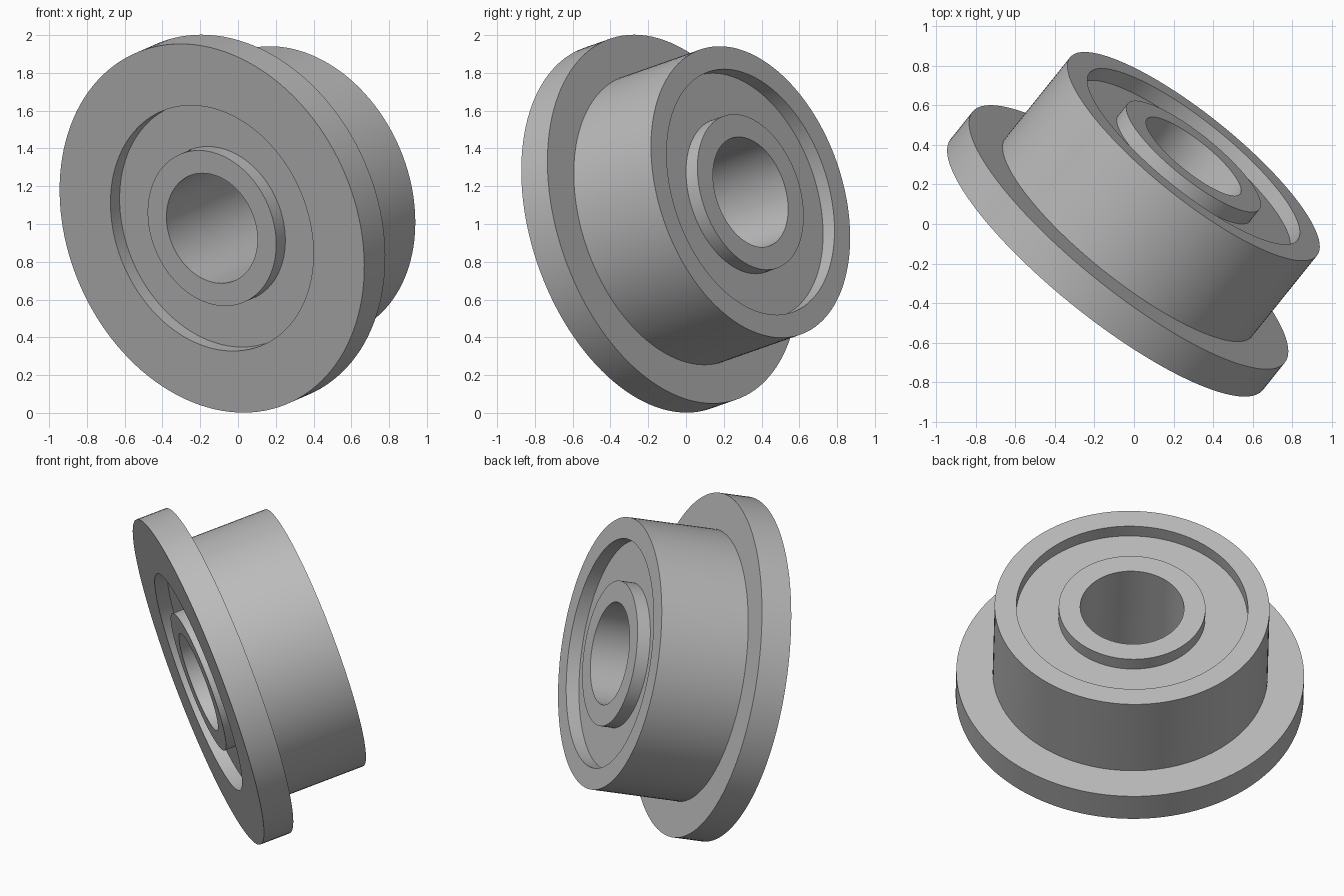
import bpy, bmesh, math
from mathutils import Vector, Matrix

cube = bpy.data.objects.get("Cube")
if cube:
    bpy.data.objects.remove(cube, do_unlink=True)

SEGMENTS = 128
WIDTH = 0.727            # length along the axle
FLANGE_T = 0.184         # flange thickness
RECESS = 0.08            # depth of the shields below the end faces
R_FLANGE, R_BODY, R_RACE, R_INNER, R_BORE = 1.012, 0.80, 0.674, 0.427, 0.302

# Tilted axle, starting at the centre of the flange face
axis = Vector((0.604, 0.752, 0.264)).normalized()
place = Matrix.Translation((-0.138, -0.205, 0.9775)) @ axis.to_track_quat('Z', 'Y').to_matrix().to_4x4()

steel = bpy.data.materials.new("grey steel")
steel.use_nodes = True
grey = (0.5, 0.5, 0.5, 1)
steel.diffuse_color = grey
bsdf = next(n for n in steel.node_tree.nodes if n.type == 'BSDF_PRINCIPLED')
bsdf.inputs["Base Color"].default_value = grey
bsdf.inputs["Roughness"].default_value = 0.6


def revolve(name, profile):
    """Turn a closed (radius, height) profile about the axle."""
    bm = bmesh.new()
    verts = [bm.verts.new((r, 0, h)) for r, h in profile]
    edges = [bm.edges.new((v, verts[(i + 1) % len(verts)])) for i, v in enumerate(verts)]
    bmesh.ops.spin(bm, geom=verts + edges, cent=(0, 0, 0), axis=(0, 0, 1),
                   angle=math.tau, steps=SEGMENTS, use_merge=True)
    bmesh.ops.remove_doubles(bm, verts=bm.verts, dist=1e-5)
    bmesh.ops.recalc_face_normals(bm, faces=bm.faces)
    bm.transform(place)
    mesh = bpy.data.meshes.new(name)
    bm.to_mesh(mesh)
    bm.free()
    mesh.materials.append(steel)
    obj = bpy.data.objects.new(name, mesh)
    bpy.context.collection.objects.link(obj)
    bpy.ops.object.select_all(action='DESELECT')
    obj.select_set(True)
    bpy.context.view_layer.objects.active = obj
    bpy.ops.object.shade_smooth_by_angle(angle=math.radians(30))
    return obj


def sleeve(name, r_in, r_out, low, high):
    return revolve(name, [(r_in, low), (r_out, low), (r_out, high), (r_in, high)])


# Outer ring with its flange
revolve("outer_ring", [(R_RACE, 0), (R_FLANGE, 0), (R_FLANGE, FLANGE_T),
                       (R_BODY, FLANGE_T), (R_BODY, WIDTH), (R_RACE, WIDTH)])
# Inner ring around the bore
sleeve("inner_ring", R_BORE, R_INNER, 0, WIDTH)
# Recessed shield filling the gap between the rings
sleeve("shield", R_INNER, R_RACE, RECESS, WIDTH - RECESS)
